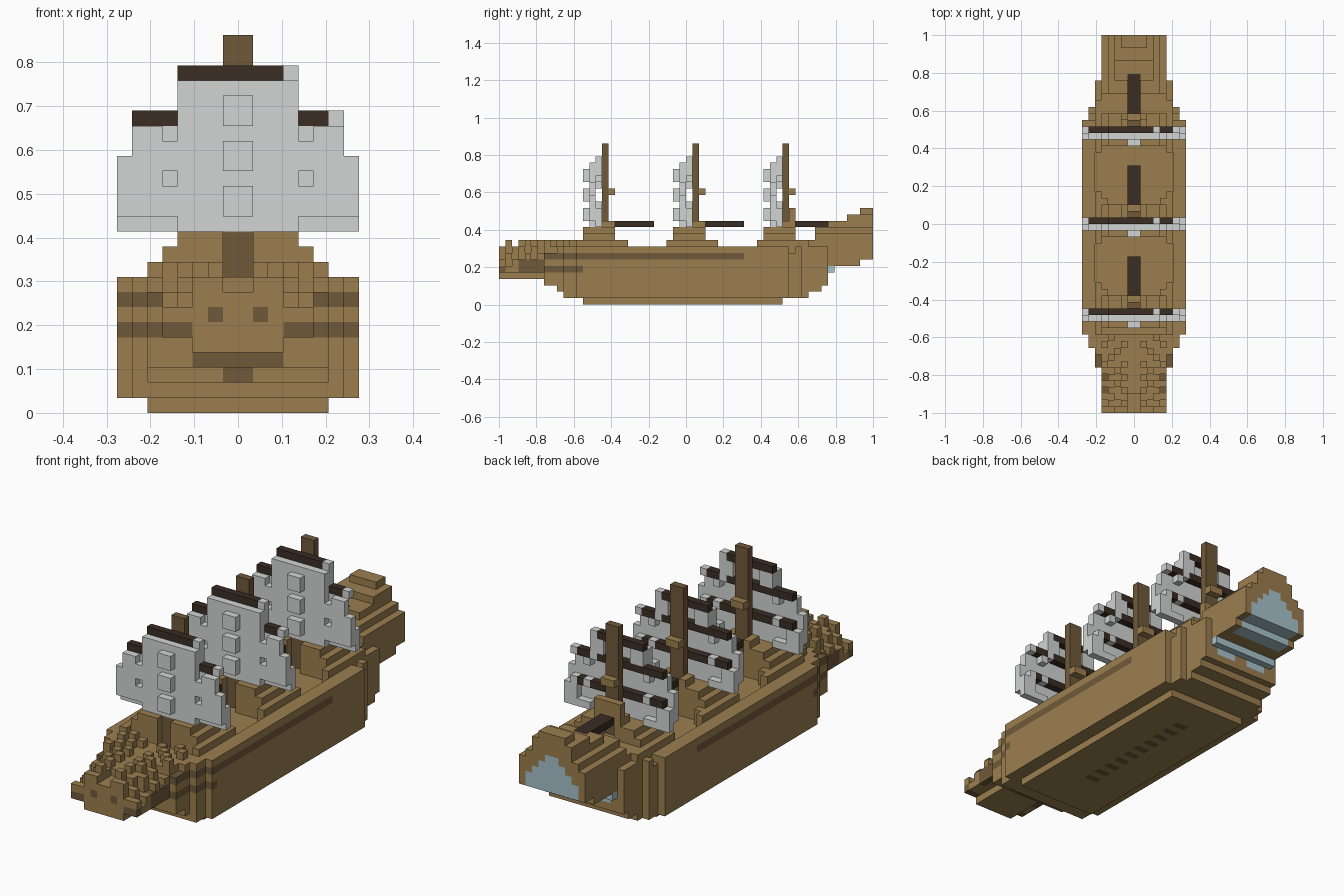
import bpy
import bmesh

cube = bpy.data.objects.get("Cube")
if cube:
    bpy.data.objects.remove(cube)

V = 2 / 58  # edge of one block


def material(name, rgb):
    m = bpy.data.materials.new(name)
    m.use_nodes = True
    m.diffuse_color = (*rgb, 1)
    m.node_tree.nodes["Principled BSDF"].inputs["Base Color"].default_value = (*rgb, 1)
    return m


OAK, DARK, YARD, SAIL, GLASS = range(5)
MATS = [material("oak planks", (0.33, 0.212, 0.078)),
        material("dark wood", (0.16, 0.1, 0.042)),
        material("black wood", (0.043, 0.026, 0.017)),
        material("canvas", (0.65, 0.665, 0.66)),
        material("window glass", (0.39, 0.55, 0.6))]

# each block side: outward direction and its corner offsets
SIDES = []
for axis in range(3):
    for s in (0, 1):
        n = [0, 0, 0]
        n[axis] = 2 * s - 1
        corners = []
        for u, v in ((0, 0), (1, 0), (1, 1), (0, 1)):
            c = [0, 0, 0]
            c[axis], c[(axis + 1) % 3], c[(axis + 2) % 3] = s, u, v
            corners.append(c)
        SIDES.append((n, corners if s else corners[::-1]))


def box(cells, xs, ys, zs, mat=OAK):
    for x in range(*xs):
        for y in range(*ys):
            for z in range(*zs):
                cells[x, y, z] = mat


def sym(cells, a0, a1, ys, zs, mat=OAK):
    """Box between two distances from the centre plane, on both sides."""
    box(cells, (a0, a1), ys, zs, mat)
    box(cells, (-a1, -a0), ys, zs, mat)


def build(name, cells):
    """Turn a block set into a mesh of its outer faces."""
    bm = bmesh.new()
    verts = {}
    for (x, y, z), mat in cells.items():
        for n, corners in SIDES:
            if (x + n[0], y + n[1], z + n[2]) in cells:
                continue
            loop = []
            for c in corners:
                k = (x + c[0], y + c[1], z + c[2])
                if k not in verts:
                    verts[k] = bm.verts.new([i * V for i in k])
                loop.append(verts[k])
            bm.faces.new(loop).material_index = mat
    me = bpy.data.meshes.new(name)
    bm.to_mesh(me)
    bm.free()
    for m in MATS:
        me.materials.append(m)
    ob = bpy.data.objects.new(name, me)
    bpy.context.collection.objects.link(ob)


def half_width(y):
    d = -y - 2 if y < 0 else y
    return 8 if d < 16 else 7 if d < 18 else 6 if d < 22 else 5


# hull: layers that lengthen upward
hull = {}
box(hull, (-6, 6), (-16, 15), (0, 1))
layers = [(-19, 19), (-20, 21), (-22, 22), (-22, 22), (-22, 23), (-22, 27), (-22, 29)]
for z, (y0, y1) in enumerate(layers, 1):
    for y in range(y0, y1):
        w = half_width(y)
        box(hull, (-w, w), (y, y + 1), (z, z + 1))
# raised rail along the deck edge
for y in range(-20, 16):
    w = half_width(y)
    sym(hull, w - 2, w, (y, y + 1), (8, 9))
# darker planks on the sides, stem and bottom
for y in range(-22, 9):
    w = half_width(y)
    sym(hull, w - 1, w, (y, y + 1), (7, 8), DARK)
for y in range(-22, -16):
    w = half_width(y)
    sym(hull, w - 2, w, (y, y + 1), (5, 6), DARK)
sym(hull, 0, 1, (-20, -19), (2, 3), DARK)
sym(hull, 0, 3, (-22, -21), (3, 4), DARK)
for y in range(-9, 10, 2):
    sym(hull, 0, 1, (y, y + 1), (0, 1), DARK)
# lower stern windows
sym(hull, 1, 4, (21, 22), (4, 5), GLASS)
sym(hull, 0, 5, (22, 23), (5, 6), GLASS)
sym(hull, 0, 4, (25, 27), (6, 7), GLASS)
sym(hull, 0, 4, (27, 29), (7, 8), GLASS)
build("hull", hull)

# bow: low lumpy wedge that falls away to its sides
bow = {}
bow_top = [9, 9, 9, 8, 7]
for y in range(-29, -22):
    for a, top in enumerate(bow_top):
        bottom = 4 if a < 3 else 5
        bump = (a + y) % 2 if a else 0
        drop = 1 if y < -26 and a != 1 else 0
        sym(bow, a, a + 1, (y, y + 1), (bottom, top + bump - drop))
for y in range(-22, -17):
    for a in range(half_width(y) - 1):
        sym(bow, a, a + 1, (y, y + 1), (8, 10 if 0 < a < 5 and (a + y) % 3 == 0 else 9))
sym(bow, 3, 5, (-29, -28), (5, 6), DARK)
sym(bow, 1, 2, (-29, -27), (6, 7), DARK)
sym(bow, 4, 5, (-26, -22), (5, 7), DARK)
build("bow", bow)

# stern castle: gabled roof rising in steps
stern = {}
roof_width = {8: 6, 9: 5, 10: 5, 11: 4, 12: 3, 13: 3, 14: 2}
for y in range(16, 29):
    top = 10 if y < 20 else 12 if y < 22 else 13 if y < 25 else 14 if y < 27 else 15
    for z in range(8, top):
        w = min(roof_width[z], half_width(y))
        sym(stern, 1 if z == 12 and y == 22 else 0, w, (y, y + 1), (z, z + 1))
for z, w in ((8, 4), (9, 3), (10, 2), (11, 1)):
    sym(stern, 0, w, (28, 29), (z, z + 1), GLASS)
for y in range(17, 25, 2):
    sym(stern, half_width(y) - 1, half_width(y), (y, y + 1), (8, 9))
build("stern_castle", stern)

for m, label in ((-13, "fore"), (1, "main"), (15, "aft")):
    # stepped block work around the mast foot, longer toward the rails
    foot = {}
    sym(foot, 1, 4, (m - 3, m + 2), (8, 10))
    sym(foot, 4, 5, (m - 3, m + 3), (8, 10))
    sym(foot, 5, 6, (m - 4, m + 4), (8, 10))
    sym(foot, 1, 5, (m - 3, m + 2), (10, 11))
    sym(foot, 1, 4, (m - 3, m + 2), (11, 12))
    sym(foot, 1, 2, (m, m + 2), (12, 13))
    if m > 1:
        sym(foot, 0, 2, (m + 1, m + 2), (12, 15))
    build(label + "_mast_foot", foot)

    # mast with its small ledge
    mast = {}
    box(mast, (-1, 1), (m, m + 1), (8, 25), DARK)
    box(mast, (-1, 1), (m - 2, m), (8, 12), DARK)
    box(mast, (-1, 1), (m + 1, m + 2), (17, 18))
    build(label + "_mast", mast)

    # boom behind the mast
    boom = {}
    box(boom, (-1, 1), (m + 2, m + 8), (12, 13), YARD)
    build(label + "_boom", boom)

    # canvas sheet with small dents and raised centre panels
    sail = {}
    box(sail, (-4, 4), (m - 2, m - 1), (12, 13), SAIL)
    sym(sail, 4, 8, (m - 1, m), (12, 13), SAIL)
    box(sail, (-8, 8), (m - 2, m - 1), (13, 17), SAIL)
    box(sail, (-7, 7), (m - 2, m - 1), (17, 19), SAIL)
    box(sail, (-4, 4), (m - 2, m - 1), (19, 22), SAIL)
    for z in (13, 16, 19):
        box(sail, (-1, 1), (m - 3, m - 2), (z, z + 2), SAIL)
    sym(sail, 6, 8, (m - 1, m), (13, 15), SAIL)
    sym(sail, 2, 4, (m - 1, m), (20, 22), SAIL)
    # yards on the back of the sheet, with canvas wrapped on one end
    for z, w in ((15, 7), (19, 7), (22, 4)):
        box(sail, (-w, w - 1), (m - 1, m), (z, z + 1), YARD)
        box(sail, (w - 1, w), (m - 1, m), (z, z + 1), SAIL)
    box(sail, (3, 4), (m - 1, m), (19, 20), SAIL)
    for z in (15, 18):
        for x in (-5, 4):
            del sail[x, m - 2, z]
            sail[x, m - 1, z] = SAIL
    build(label + "_sail", sail)
